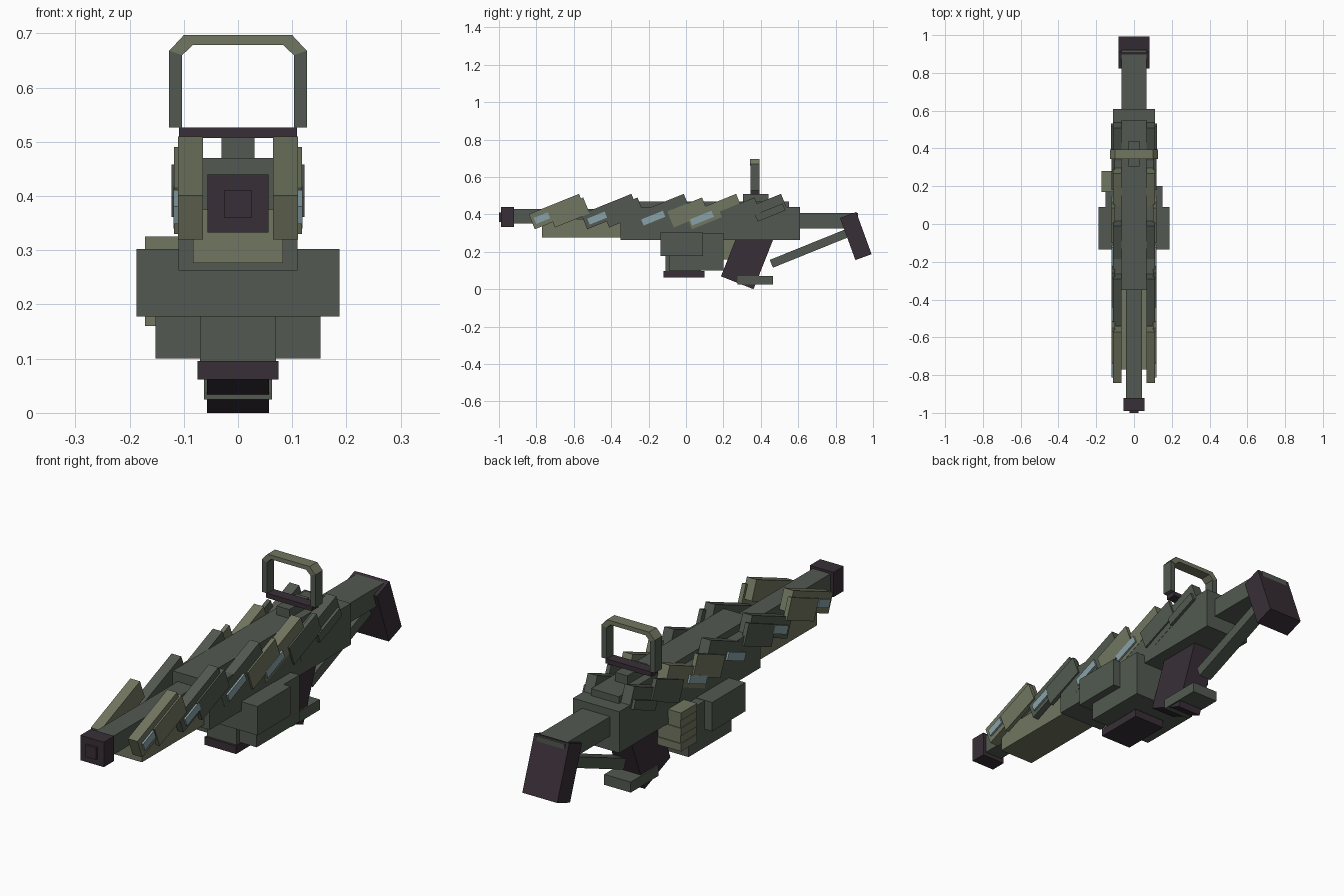
import bpy, bmesh, math
from mathutils import Matrix

cube = bpy.data.objects.get("Cube")
if cube:
    bpy.data.objects.remove(cube, do_unlink=True)


def material(name, rgb):
    mat = bpy.data.materials.new(name)
    mat.use_nodes = True
    mat.diffuse_color = (*rgb, 1)
    mat.node_tree.nodes["Principled BSDF"].inputs["Base Color"].default_value = (*rgb, 1)
    return mat


DARK = material("dark_green", (0.085, 0.102, 0.082))
OLIVE = material("olive", (0.165, 0.18, 0.115))
PURPLE = material("dark_purple", (0.04, 0.028, 0.038))
BLUE = material("pale_blue", (0.25, 0.36, 0.39))


def finish(name, bm, mat):
    mesh = bpy.data.meshes.new(name)
    bmesh.ops.recalc_face_normals(bm, faces=bm.faces)
    bm.to_mesh(mesh)
    bm.free()
    mesh.materials.append(mat)
    obj = bpy.data.objects.new(name, mesh)
    bpy.context.collection.objects.link(obj)
    return obj


def tilted(name, mat, x, y, z, length, height, angle):
    """Box spanning x, centred at y and z, pitched about the x axis."""
    bm = bmesh.new()
    bmesh.ops.create_cube(bm, size=1)
    place = (Matrix.Translation((sum(x) / 2, y, z))
             @ Matrix.Rotation(math.radians(angle), 4, 'X')
             @ Matrix.Diagonal((x[1] - x[0], length, height, 1)))
    bm.transform(place)
    return finish(name, bm, mat)


def box(name, mat, x, y, z):
    """Upright box; a single number for x is the half width."""
    if not isinstance(x, tuple):
        x = (-x, x)
    return tilted(name, mat, x, sum(y) / 2, sum(z) / 2, y[1] - y[0], z[1] - z[0], 0)


def mirror_x(obj):
    obj.modifiers.new("mirror", 'MIRROR').use_axis[0] = True


# Barrel, muzzle and lower handguard
box("barrel", DARK, 0.042, (-0.95, -0.3), (0.35, 0.43))
box("muzzle", PURPLE, 0.056, (-0.99, -0.92), (0.333, 0.44))
box("muzzle_tip", PURPLE, 0.025, (-1.0, -0.98), (0.36, 0.411))
box("handguard", OLIVE, 0.083, (-0.77, -0.3), (0.277, 0.375))

# Receiver and stock
box("receiver", DARK, 0.11, (-0.35, 0.61), (0.263, 0.44))
box("receiver_top", DARK, 0.066, (-0.35, 0.55), (0.4, 0.47))
box("stock_tube", DARK, 0.067, (0.58, 0.92), (0.325, 0.408))
tilted("butt_pad", PURPLE, (-0.083, 0.083), 0.908, 0.284, 0.092, 0.24, 20)
tilted("stock_strut", DARK, (-0.03, 0.03), 0.665, 0.22, 0.45, 0.045, 22)

# Grip and guard plate
tilted("grip", PURPLE, (-0.057, 0.057), 0.333, 0.183, 0.187, 0.32, -21.6)
box("guard_plate", DARK, 0.063, (0.275, 0.465), (0.025, 0.07))

# Magazine housing
box("housing", DARK, 0.152, (-0.09, 0.2), (0.1, 0.3))
box("housing_side", DARK, 0.187, (-0.135, 0.09), (0.178, 0.302))
box("magazine", DARK, 0.07, (-0.11, 0.08), (0.09, 0.27))
box("magazine_base", PURPLE, 0.075, (-0.12, 0.1), (0.062, 0.096))

# Stack of shells on one side
for i in range(5):
    low = 0.16 + i * 0.033
    inset = 0.004 * (i % 2)
    box("shell_slab", OLIVE, (-0.172 + inset, -0.06), (0.17, 0.28 - inset), (low, low + 0.033))

# Overlapping side armour: long inner plates, shorter outer plates, inset windows
for i, mat in enumerate((OLIVE, DARK, DARK, OLIVE, DARK)):
    y = -0.69 + 0.28 * i - (0.04 if i == 4 else 0)
    mirror_x(tilted("inner_plate", mat, (0.065, 0.111), y, 0.415, 0.29, 0.087, 22))
for y, mat in ((-0.625, OLIVE), (-0.335, DARK), (0.01, OLIVE), (0.29, DARK)):
    mirror_x(tilted("outer_plate", mat, (0.1, 0.118), y, 0.41, 0.2, 0.092, 22))
for y, length in ((-0.77, 0.08), (-0.475, 0.1), (-0.175, 0.125), (0.085, 0.125)):
    mirror_x(tilted("window", BLUE, (0.109, 0.119), y, 0.38, length, 0.035, 22))
mirror_x(tilted("rear_latch", DARK, (0.1, 0.123), 0.45, 0.41, 0.16, 0.04, 22))

# Sight mount and frame
box("sight_mount", DARK, 0.03, (0.305, 0.44), (0.46, 0.508))
box("sight_rail", PURPLE, 0.109, (0.345, 0.392), (0.507, 0.527))
mirror_x(box("sight_post", DARK, (0.103, 0.127), (0.345, 0.392), (0.527, 0.668)))
outline = [(0.127, 0.668), (0.1, 0.697), (-0.1, 0.697), (-0.127, 0.668),
           (-0.103, 0.66), (-0.083, 0.679), (0.083, 0.679), (0.103, 0.66)]
bm = bmesh.new()
face = bm.faces.new([bm.verts.new((x, 0.343, z)) for x, z in outline])
new = bmesh.ops.extrude_face_region(bm, geom=[face])["geom"]
bmesh.ops.translate(bm, verts=[v for v in new if isinstance(v, bmesh.types.BMVert)], vec=(0, 0.051, 0))
finish("sight_arch", bm, OLIVE)
